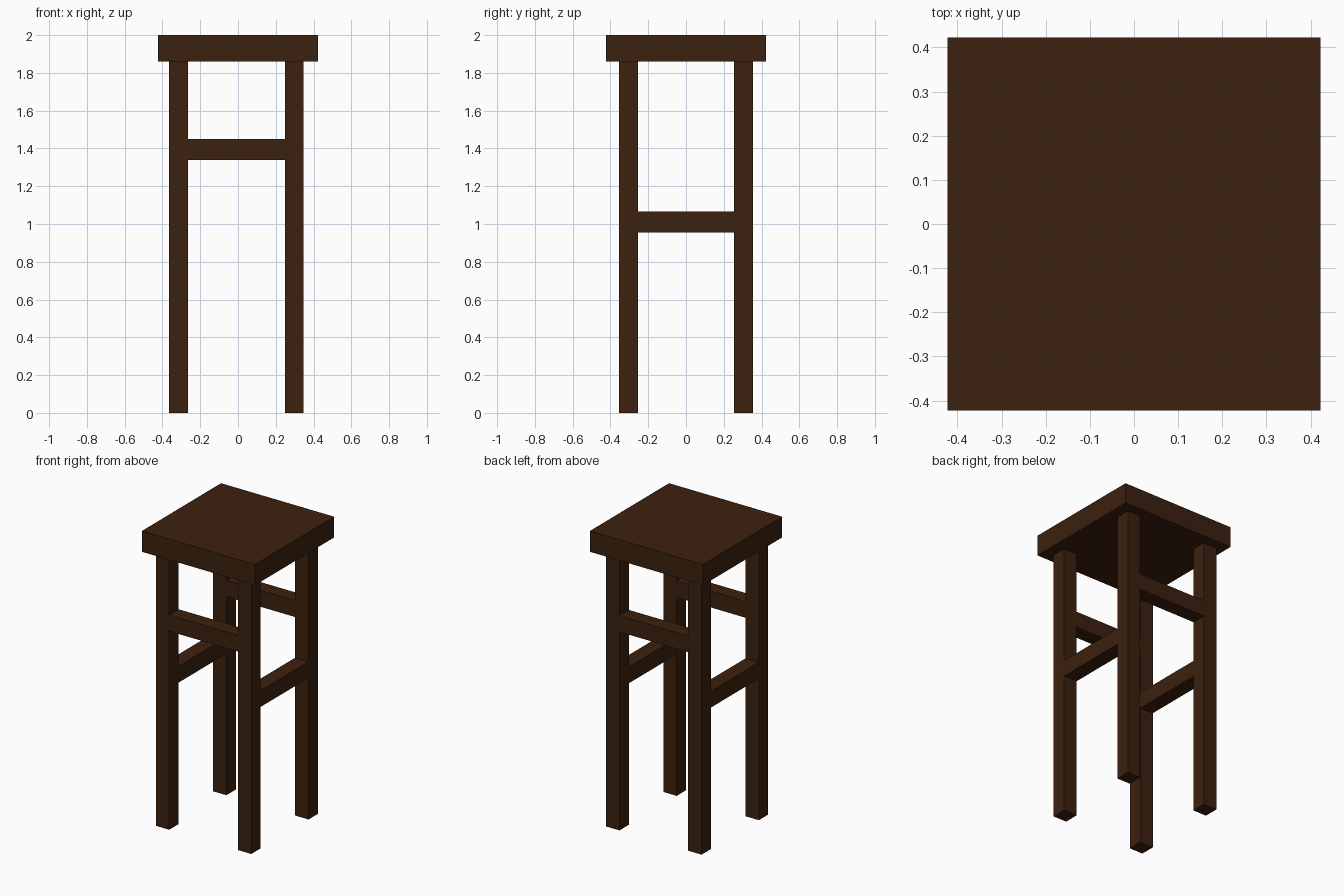
import bpy

if "Cube" in bpy.data.objects:
    bpy.data.objects.remove(bpy.data.objects["Cube"], do_unlink=True)

# Dark stained wood
wood = bpy.data.materials.new("dark_brown_wood")
wood.use_nodes = True
colour = (0.045, 0.015, 0.0045, 1)
wood.diffuse_color = colour
wood.node_tree.nodes["Principled BSDF"].inputs["Base Color"].default_value = colour


def box(name, centre, size):
    """Add a flat-sided wooden block."""
    bpy.ops.mesh.primitive_cube_add(size=1, location=centre)
    part = bpy.context.object
    part.name = name
    part.scale = size
    bpy.ops.object.transform_apply(location=False, rotation=False, scale=True)
    part.data.materials.append(wood)
    return part


SEAT, SEAT_BOTTOM = 0.845, 1.86
LEG = 0.1                      # leg and rail depth
RAIL = 0.11                    # rail height
LEG_X = {"right": -0.315, "left": 0.298}
LEG_Y = {"front": -0.305, "back": 0.305}
MID_X = sum(LEG_X.values()) / 2
SPAN_X = LEG_X["left"] - LEG_X["right"] - LEG
SPAN_Y = LEG_Y["back"] - LEG_Y["front"] - LEG

# Thick square seat
box("seat", (0, 0, (2 + SEAT_BOTTOM) / 2), (SEAT, SEAT, 2 - SEAT_BOTTOM))

# Four straight legs
for side, x in LEG_X.items():
    for end, y in LEG_Y.items():
        box(f"{end}_{side}_leg", (x, y, SEAT_BOTTOM / 2), (LEG, LEG, SEAT_BOTTOM))

# High rails at front and back, low rails at the sides
for end, y in LEG_Y.items():
    box(f"{end}_rail", (MID_X, y, 1.395), (SPAN_X, LEG, RAIL))
for side, x in LEG_X.items():
    box(f"{side}_rail", (x, 0, 1.01), (LEG, SPAN_Y, RAIL))
